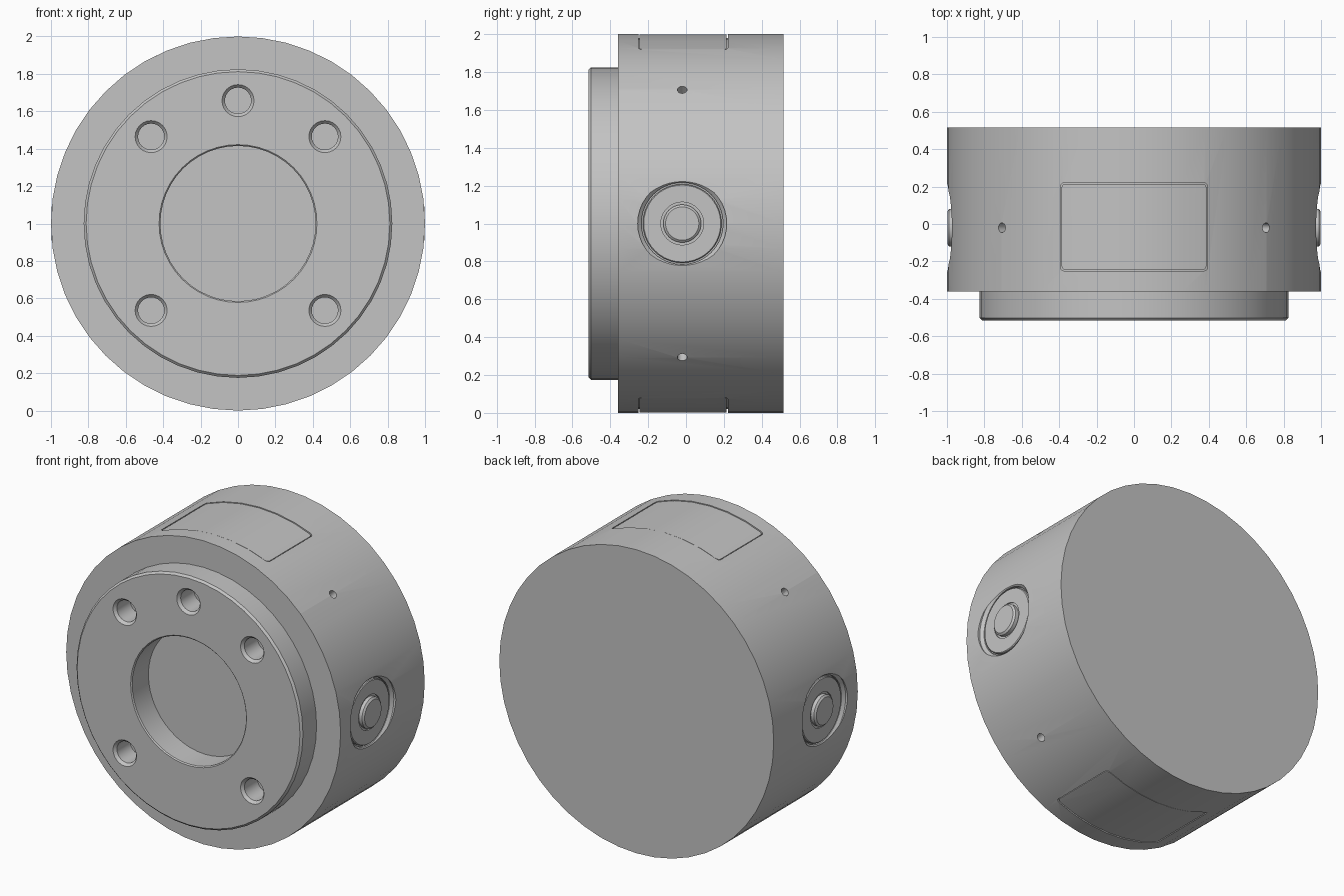
import bpy, bmesh, math
from mathutils import Matrix, Vector

cube = bpy.data.objects.get("Cube")
if cube:
    bpy.data.objects.remove(cube, do_unlink=True)

SEGMENTS = 48
CENTRE = Vector((0, 0, 1))
FRONT = Vector((0, -1, 0))
MID_Y = Vector((0, -0.02, 0))     # plane shared by all the side features

steel = bpy.data.materials.new("plain_grey")
steel.use_nodes = True
steel.diffuse_color = (0.55, 0.55, 0.55, 1)
steel.node_tree.nodes["Principled BSDF"].inputs["Base Color"].default_value = steel.diffuse_color


def make_object(name, bm):
    bmesh.ops.recalc_face_normals(bm, faces=bm.faces)
    mesh = bpy.data.meshes.new(name)
    bm.to_mesh(mesh)
    bm.free()
    mesh.materials.append(steel)
    obj = bpy.data.objects.new(name, mesh)
    bpy.context.collection.objects.link(obj)
    return obj


def lathe(name, profile, axis, origin, segments=SEGMENTS, closed=False):
    """Turn (radius, height) points about an axis, capping the ends or closing the loop."""
    bm = bmesh.new()
    place = Matrix.Translation(origin) @ axis.to_track_quat('Z', 'Y').to_matrix().to_4x4()
    rings = []
    for r, h in profile:
        angles = [math.tau * i / segments for i in range(segments)]
        rings.append([bm.verts.new(place @ Vector((r * math.cos(a), r * math.sin(a), h)))
                      for a in angles])
    pairs = list(zip(rings, rings[1:]))
    if closed:
        pairs.append((rings[-1], rings[0]))
    else:
        bm.faces.new(rings[0])
        bm.faces.new(rings[-1])
    for a, b in pairs:
        for i in range(segments):
            j = (i + 1) % segments
            bm.faces.new((a[i], a[j], b[j], b[i]))
    return make_object(name, bm)


def combine(target, tool, operation):
    mod = target.modifiers.new("cut", 'BOOLEAN')
    mod.operation, mod.solver, mod.object = operation, 'EXACT', tool
    bpy.context.view_layer.objects.active = target
    bpy.ops.object.modifier_apply(modifier=mod.name)
    bpy.data.objects.remove(tool, do_unlink=True)


def curved_panel(name, side, inset, r_in, r_out):
    """Rounded rectangle wrapped on the barrel, on the top (1) or bottom (-1)."""
    bm = bmesh.new()
    half_x, half_y, corner = 0.393 - inset, 0.236 - inset, 0.02
    outline = []
    for quarter, (sx, sy) in enumerate(((1, 1), (-1, 1), (-1, -1), (1, -1))):
        for step in range(4):
            a = math.pi / 2 * (quarter + step / 3)
            outline.append(bm.verts.new((sx * (half_x - corner) + corner * math.cos(a),
                                         sy * (half_y - corner) + corner * math.sin(a) - 0.015,
                                         1 + side * 0.7)))
    face = bm.faces.new(outline)
    extruded = bmesh.ops.extrude_face_region(bm, geom=[face])["geom"]
    bmesh.ops.translate(bm, vec=(0, 0, side * 0.5),
                        verts=[v for v in extruded if isinstance(v, bmesh.types.BMVert)])
    panel = make_object(name, bm)
    tube = lathe("tube_helper", [(r_in, -0.6), (r_out, -0.6), (r_out, 0.6), (r_in, 0.6)],
                 FRONT, CENTRE, closed=True)
    combine(panel, tube, 'INTERSECT')
    return panel


# Barrel, stepped front flange and shallow central bore in one turned profile
body = lathe("barrel_body", [
    (0.415, 0.34), (0.415, 0.508), (0.422, 0.515),
    (0.812, 0.515), (0.825, 0.502), (0.825, 0.36),
    (1.0, 0.36), (1.0, -0.515)], FRONT, CENTRE)

# Chamfered bolt holes in the flange
for degrees in (45, 90, 135, 225, 315):
    a = math.radians(degrees)
    spot = CENTRE + 0.657 * Vector((math.cos(a), 0, math.sin(a)))
    combine(body, lathe("bolt_hole_cutter", [(0.07, 0.36), (0.07, 0.497), (0.091, 0.521)],
                        FRONT, spot, 24), 'DIFFERENCE')

# Small radial pin holes around the barrel
for degrees in (45, 135, 225, 315):
    a = math.radians(degrees)
    out = Vector((math.cos(a), 0, math.sin(a)))
    combine(body, lathe("pin_hole_cutter", [(0.026, 0.88), (0.026, 1.1)],
                        out, CENTRE + MID_Y, 16), 'DIFFERENCE')

parts = [body]

# Round side pockets, each with a plug and a raised centre button
for side, label in ((1, "left"), (-1, "right")):
    out = Vector((side, 0, 0))
    combine(body, lathe("pocket_cutter", [(0.216, 0.95), (0.216, 0.968), (0.235, 0.985), (0.235, 1.1)],
                        out, CENTRE + MID_Y, 40), 'DIFFERENCE')
    parts.append(lathe(label + "_plug", [
        (0.208, 0.94), (0.208, 0.968), (0.203, 0.973), (0.113, 0.973), (0.113, 0.965),
        (0.1, 0.965), (0.1, 0.988), (0.088, 0.998)], out, CENTRE + MID_Y, 40))

# Curved cover panels set into the top and bottom with a fine gap
for side, label in ((1, "top"), (-1, "bottom")):
    combine(body, curved_panel("panel_cutter", side, 0, 0.98, 1.05), 'DIFFERENCE')
    parts.append(curved_panel(label + "_cover_panel", side, 0.006, 0.97, 0.997))

# Smooth shading with crisp machined edges
bpy.ops.object.select_all(action='DESELECT')
for part in parts:
    part.select_set(True)
bpy.context.view_layer.objects.active = body
bpy.ops.object.shade_smooth_by_angle(angle=math.radians(25))
